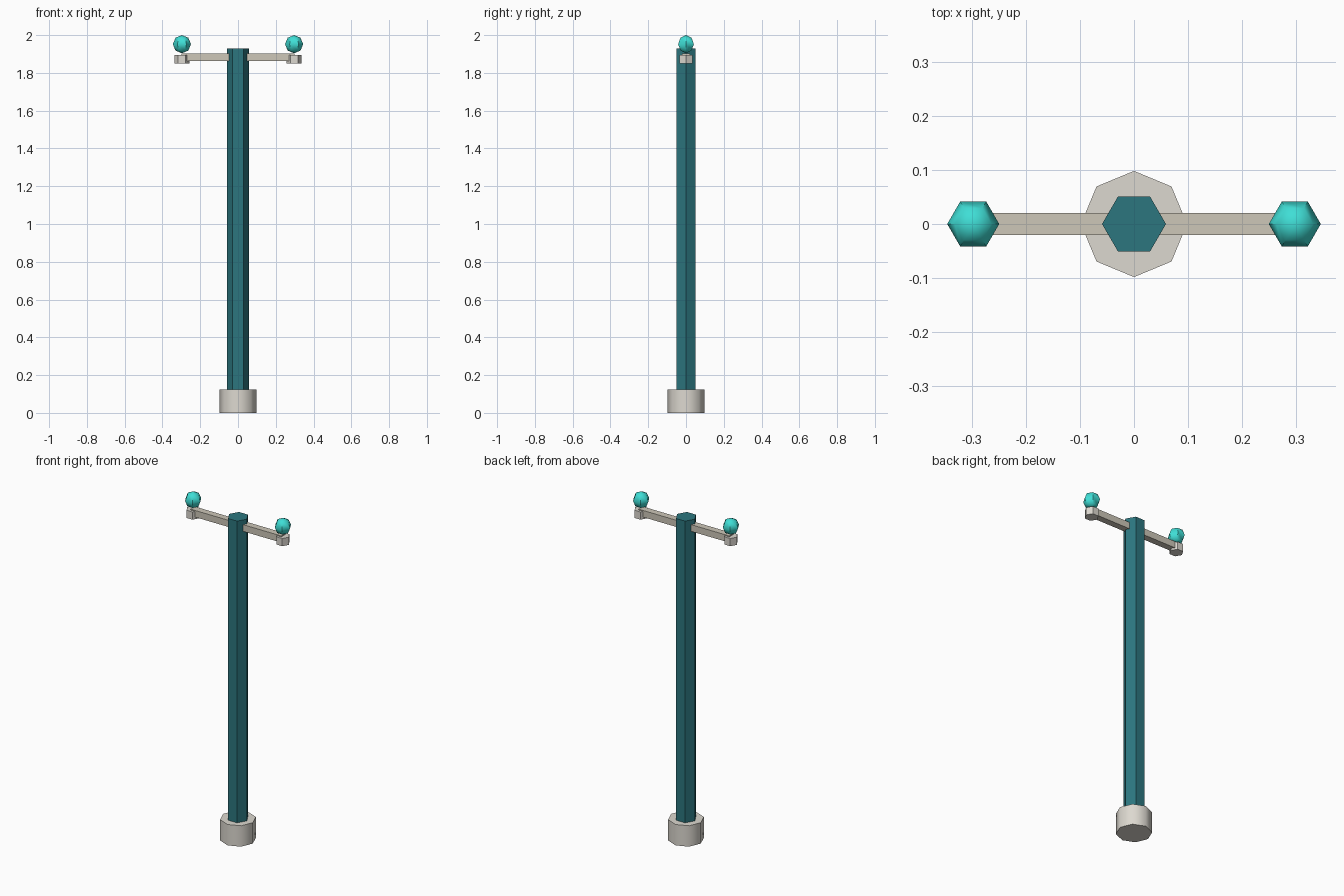
import bpy, math

if "Cube" in bpy.data.objects:
    bpy.data.objects.remove(bpy.data.objects["Cube"])


def material(name, rgb):
    m = bpy.data.materials.new(name)
    m.diffuse_color = (*rgb, 1)
    m.use_nodes = True
    m.node_tree.nodes["Principled BSDF"].inputs["Base Color"].default_value = m.diffuse_color
    return m


STONE = material("pale_stone", (0.72, 0.69, 0.63))
ARM = material("pale_arm", (0.61, 0.57, 0.48))
TEAL = material("dark_teal", (0.025, 0.18, 0.21))
GLOW = material("bright_turquoise", (0.05, 0.73, 0.67))


def finish(name, mat):
    ob = bpy.context.object
    ob.name = name
    ob.data.materials.append(mat)
    bpy.ops.object.transform_apply(location=False, rotation=True, scale=True)
    bpy.ops.object.shade_smooth_by_angle(angle=math.radians(50))
    return ob


def prism(name, sides, radius, z0, z1, mat, x=0):
    # vertices lie on the x axis for even side counts divisible by 4 or turned by 90 degrees
    bpy.ops.mesh.primitive_cylinder_add(
        vertices=sides, radius=radius, depth=z1 - z0,
        location=(x, 0, (z0 + z1) / 2), rotation=(0, 0, math.pi / 2))
    return finish(name, mat)


# foot and post
prism("base", 8, 0.098, 0, 0.125, STONE)
prism("post", 6, 0.059, 0.125, 1.93, TEAL)

# crossbar through the post
bpy.ops.mesh.primitive_cube_add(size=1, location=(0, 0, 1.882))
bpy.context.object.scale = (0.60, 0.04, 0.04)
finish("crossbar", ARM)

# lamp holder and globe at each end
for side, x in (("left", -0.297), ("right", 0.297)):
    prism(f"{side}_lamp_holder", 6, 0.039, 1.85, 1.896, STONE, x)
    bpy.ops.mesh.primitive_uv_sphere_add(
        segments=6, ring_count=4, radius=0.048, location=(x, 0, 1.952))
    ob = finish(f"{side}_lamp_globe", GLOW)
    # make sure the globe has corners pointing along x
    if max(v.co.x for v in ob.data.vertices) < 0.047:
        ob.rotation_euler.z = math.pi / 2
